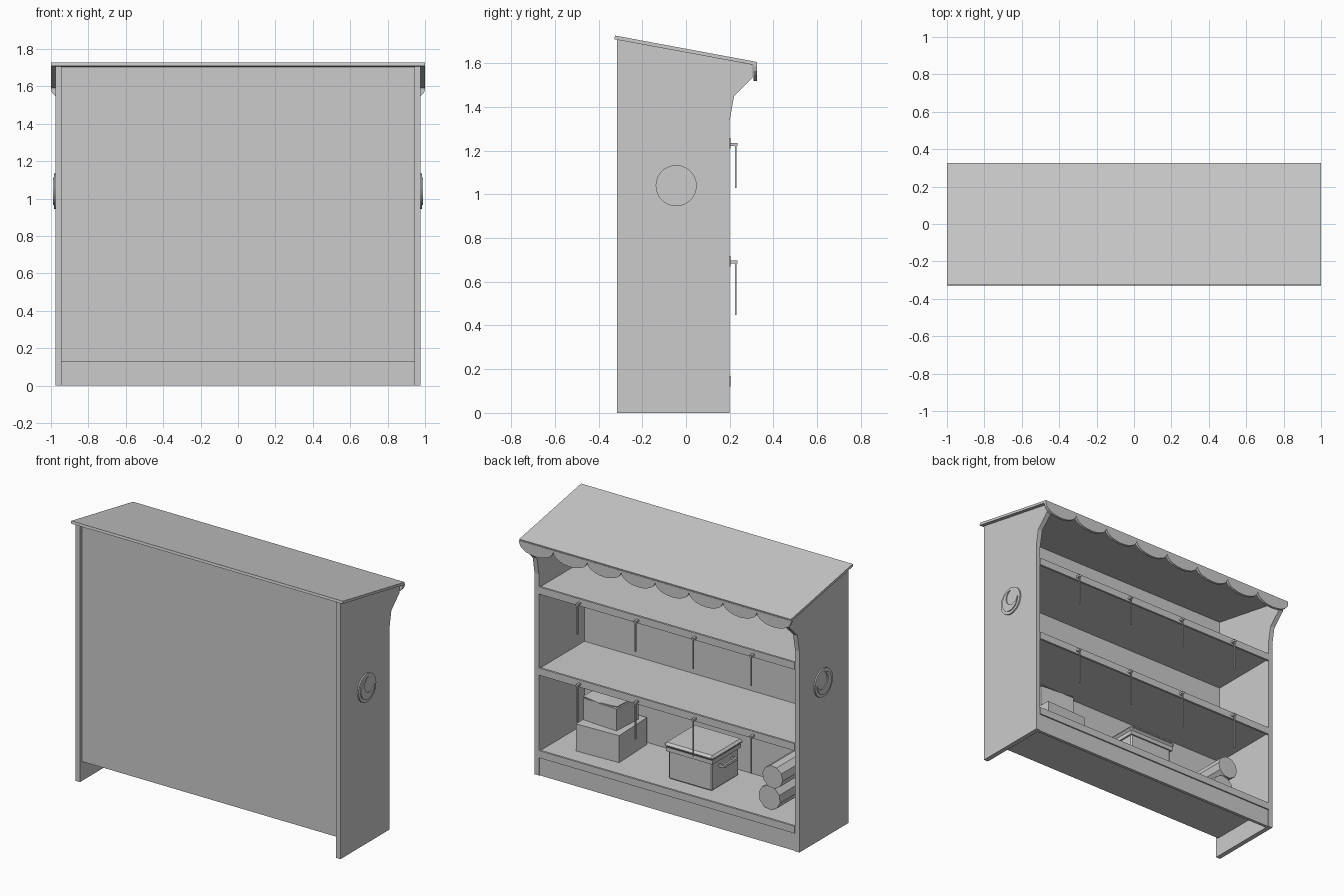
import bpy, bmesh, math
from mathutils import Matrix, Vector

if "Cube" in bpy.data.objects:
    bpy.data.objects.remove(bpy.data.objects["Cube"])


def finish(name, bm, mirror=False):
    bmesh.ops.recalc_face_normals(bm, faces=bm.faces)
    me = bpy.data.meshes.new(name)
    bm.to_mesh(me)
    bm.free()
    ob = bpy.data.objects.new(name, me)
    bpy.context.collection.objects.link(ob)
    if mirror:
        ob.modifiers.new("mirror", 'MIRROR').use_axis[0] = True
    return ob


def prism(name, pts, axis, a, b, mirror=False):
    """Extrude a 2D profile along x (pts are y,z) or y (pts are x,z)."""
    bm = bmesh.new()
    put = (lambda p, t: (t, p[0], p[1])) if axis == 'x' else (lambda p, t: (p[0], t, p[1]))
    lo = [bm.verts.new(put(p, a)) for p in pts]
    hi = [bm.verts.new(put(p, b)) for p in pts]
    n = len(pts)
    bm.faces.new(lo)
    bm.faces.new(hi)
    for i in range(n):
        j = (i + 1) % n
        bm.faces.new((lo[i], lo[j], hi[j], hi[i]))
    return finish(name, bm, mirror)


def box(name, x, y, z, rot=None, bevel=0, mirror=False):
    c = Vector([(p[0] + p[1]) / 2 for p in (x, y, z)])
    s = [p[1] - p[0] for p in (x, y, z)]
    bm = bmesh.new()
    bmesh.ops.create_cube(bm, size=1, matrix=Matrix.Translation(c) @ (rot or Matrix()) @ Matrix.Diagonal((*s, 1)))
    ob = finish(name, bm, mirror)
    if bevel:
        m = ob.modifiers.new("bevel", 'BEVEL')
        m.width, m.segments = bevel, 1
    return ob


def circle(c, r, n, start=0.0, end=2 * math.pi, closed=True):
    k = n if closed else n - 1
    return [(c[0] + r * math.cos(start + (end - start) * i / k),
             c[1] + r * math.sin(start + (end - start) * i / k)) for i in range(n)]


# Side panels with the flared bracket at the top
prism("side_panel", [(-.315, 0), (.2, 0), (.2, 1.34), (.22, 1.45), (.305, 1.535),
                     (.305, 1.593), (-.315, 1.709)], 'x', .943, .975, True)

# Sloping roof, back panel, kick board
prism("roof", [(-.328, 1.71), (.322, 1.59), (.325, 1.606), (-.325, 1.727)], 'x', -1, 1)
prism("back_panel", [(-.295, .13), (-.28, .13), (-.28, 1.702), (-.295, 1.704)], 'x', -.943, .943)
box("kick_board", (-.943, .943), (.175, .195), (0, .13))

# Scalloped valance
for i in range(8):
    cx = -.875 + .25 * i
    arc = [(cx + .125 * math.cos(t), 1.585 - .065 * math.sin(t))
           for t in [math.pi * k / 10 for k in range(11)]]
    prism("valance_scallop", [(cx - .125, 1.597), (cx + .125, 1.597)] + arc, 'y', .308, .326)

# Shelves with front trim
for z in (.13, .68, 1.22):
    box("shelf", (-.943, .943), (-.285, .197), (z, z + .03))
    box("shelf_trim", (-.943, .943), (.19, .204), (z - .01, z + .038))

# Display hooks under the two upper shelves
for z in (.692, 1.23):
    for x in (.213, .64):
        box("hook_peg", (x - .008, x + .008), (.2, .235), (z - .008, z + .006), mirror=True)
        box("hook_rod", (x - .004, x + .004), (.224, .231), (z - .245 if z < 1 else z - .2, z), mirror=True)

# Round side plaques with a crescent
mid = (-.045, 1.04)
prism("plaque", circle(mid, .094, 28), 'x', .97, .984, True)
R, r, d, a0 = .074, .056, .03, math.pi / 4
t = (R * R - r * r + d * d) / (2 * d)
tip, inner = math.acos(t / R), math.atan2(math.sqrt(R * R - t * t), t - d)
c2 = (mid[0] + d * math.cos(a0), mid[1] + d * math.sin(a0))
outer_arc = circle(mid, R, 20, a0 + tip, a0 + 2 * math.pi - tip, False)
inner_arc = circle(c2, r, 18, a0 + 2 * math.pi - inner, a0 + inner, False)
prism("crescent", outer_arc + inner_arc[1:-1], 'x', .98, .99, True)

# Two stacked cartons, the upper one with folded flaps
box("large_carton", (.46, .77), (-.25, .06), (.16, .34), Matrix.Rotation(.04, 4, 'Z'))
box("small_carton", (.5, .755), (-.215, .0), (.34, .485), Matrix.Rotation(-.06, 4, 'Z'))
for s in (1, -1):
    cx = .6275 + s * .064
    box("carton_flap", (cx - .064, cx + .064), (-.215, 0), (.489, .494),
        Matrix.Rotation(-.06, 4, 'Z') @ Matrix.Rotation(-s * .08, 4, 'Y'))

# Storage chest with overhanging lid and side handles
box("chest_body", (-.24, .08), (-.21, .07), (.16, .37), bevel=.008)
box("chest_rim", (-.25, .09), (-.22, .08), (.345, .372))
box("chest_lid", (-.262, .102), (-.232, .092), (.372, .405), bevel=.014)
for s in (1, -1):
    x0 = -.08 + s * .16
    x1 = x0 + s * .035
    for y in (-.135, -.005):
        box("handle_arm", (min(x0, x1), max(x0, x1)), (y - .007, y + .007), (.3, .316))
    box("handle_grip", (x1 - .007, x1 + .007), (-.142, .002), (.3, .316))

# Rolled mats stacked on each other
prism("lower_roll", circle((-.67, .239), .08, 10, .2, .2 + 2 * math.pi), 'y', -.26, .08)
prism("upper_roll", circle((-.7, .387), .075, 10, .1, .1 + 2 * math.pi), 'y', -.25, .09)
